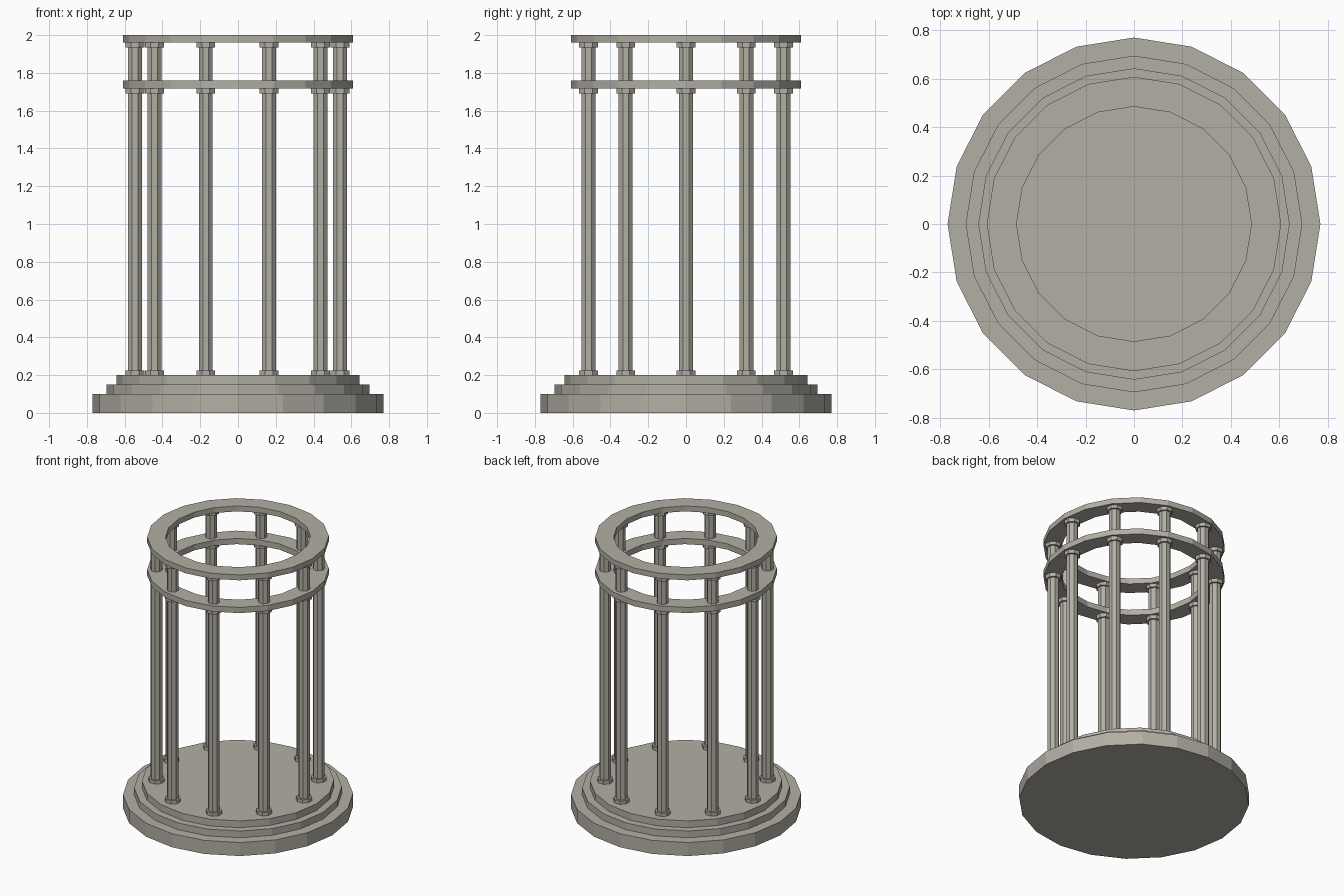
import bpy, bmesh, math

if "Cube" in bpy.data.objects:
    bpy.data.objects.remove(bpy.data.objects["Cube"])

stone = bpy.data.materials.new("warm_grey_stone")
stone.diffuse_color = (0.45, 0.43, 0.375, 1)
stone.use_nodes = True
stone.node_tree.nodes["Principled BSDF"].inputs["Base Color"].default_value = stone.diffuse_color


def finish(name, bm):
    bmesh.ops.recalc_face_normals(bm, faces=bm.faces[:])
    me = bpy.data.meshes.new(name)
    bm.to_mesh(me)
    bm.free()
    me.materials.append(stone)
    ob = bpy.data.objects.new(name, me)
    bpy.context.collection.objects.link(ob)
    return ob


def circle(bm, n, r, z, turn=0.0, cx=0.0, cy=0.0):
    return [bm.verts.new((cx + r * math.cos(2 * math.pi * i / n + turn),
                          cy + r * math.sin(2 * math.pi * i / n + turn), z)) for i in range(n)]


def bridge(bm, a, b):
    n = len(a)
    for i in range(n):
        bm.faces.new((a[i], a[(i + 1) % n], b[(i + 1) % n], b[i]))


def stack(name, n, profile, turn=0.0, cx=0.0, cy=0.0):
    """Closed solid from (radius, height) rings, bottom to top."""
    bm = bmesh.new()
    rings = [circle(bm, n, r, z, turn, cx, cy) for r, z in profile]
    for a, b in zip(rings, rings[1:]):
        bridge(bm, a, b)
    bm.faces.new(rings[0])
    bm.faces.new(rings[-1])
    return finish(name, bm)


def ring(name, n, r_in, r_out, z0, z1):
    bm = bmesh.new()
    rings = [circle(bm, n, r, z) for r, z in
             ((r_out, z0), (r_out, z1), (r_in, z1), (r_in, z0))]
    for i in range(4):
        bridge(bm, rings[i], rings[(i + 1) % 4])
    return finish(name, bm)


# Stepped round base
stack("stepped_base", 20, [(0.77, 0), (0.77, 0.10), (0.695, 0.10), (0.695, 0.15),
                           (0.643, 0.15), (0.643, 0.20)])

# Two flat rings carried by the columns
ring("lower_ring", 20, 0.485, 0.608, 1.718, 1.76)
ring("upper_ring", 20, 0.485, 0.608, 1.96, 2.0)

# Ten octagonal columns, each with a short one above the lower ring
SHAFT, CAP = 0.040, 0.054
for k in range(10):
    a = math.radians(36 * k)
    x, y = 0.543 * math.cos(a) - 0.003, 0.543 * math.sin(a)
    stack(f"column_{k}", 8, [(CAP, 0.20), (CAP, 0.225), (SHAFT, 0.225), (SHAFT, 1.69),
                             (CAP, 1.69), (CAP, 1.718)], math.pi / 8, x, y)
    stack(f"short_column_{k}", 8, [(SHAFT, 1.76), (SHAFT, 1.935), (CAP, 1.935),
                                   (CAP, 1.96)], math.pi / 8, x, y)
